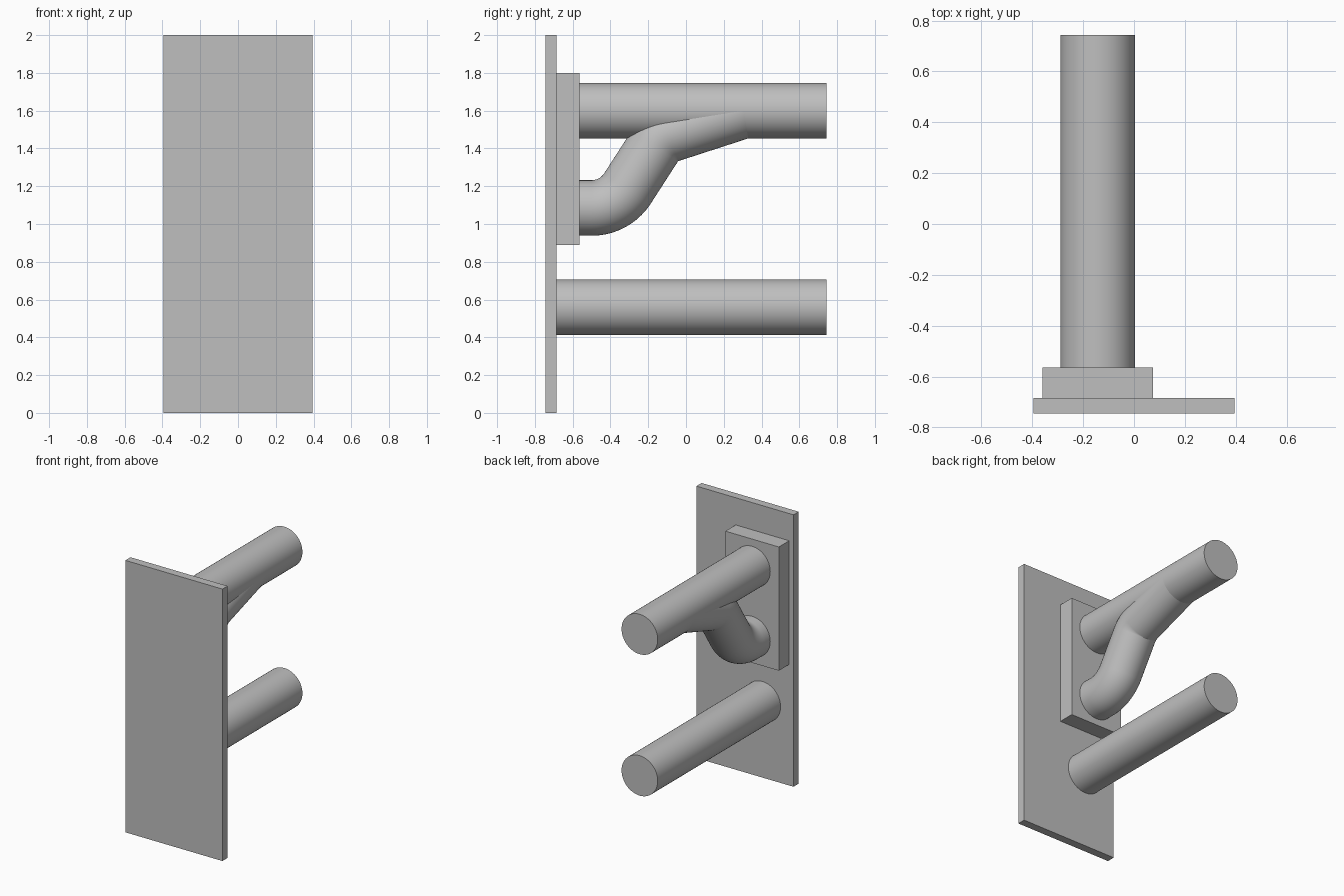
import bpy
import bmesh
from math import sin, cos, pi, radians

old = bpy.data.objects.get("Cube")
if old:
    bpy.data.objects.remove(old, do_unlink=True)

TUBE_X, R, SIDES = -0.143, 0.147, 64
PLATE_BACK, BLOCK_BACK, TUBE_END = -0.685, -0.565, 0.743

grey = bpy.data.materials.new("plain grey")
grey.use_nodes = True
colour = (0.52, 0.52, 0.52, 1)
grey.diffuse_color = colour
grey.node_tree.nodes["Principled BSDF"].inputs["Base Color"].default_value = colour


def finish(bm, name):
    bmesh.ops.recalc_face_normals(bm, faces=bm.faces)
    mesh = bpy.data.meshes.new(name)
    bm.to_mesh(mesh)
    bm.free()
    mesh.materials.append(grey)
    obj = bpy.data.objects.new(name, mesh)
    bpy.context.collection.objects.link(obj)
    return obj


def box(name, low, high):
    bm = bmesh.new()
    bmesh.ops.create_cube(bm, size=1)
    for v in bm.verts:
        v.co = [l + (c + 0.5) * (h - l) for c, l, h in zip(v.co, low, high)]
    return finish(bm, name)


def tube(name, path):
    """Sweep a circle along (y, z, pitch) stations and cap both ends."""
    bm = bmesh.new()
    rings = []
    for y, z, pitch in path:
        ring = []
        for i in range(SIDES):
            a = 2 * pi * i / SIDES
            up = R * sin(a)
            ring.append(bm.verts.new((TUBE_X + R * cos(a), y - up * sin(pitch), z + up * cos(pitch))))
        rings.append(ring)
    for r0, r1 in zip(rings, rings[1:]):
        for i in range(SIDES):
            j = (i + 1) % SIDES
            bm.faces.new((r0[i], r0[j], r1[j], r1[i]))
    bm.faces.new(rings[0])
    bm.faces.new(rings[-1])
    obj = finish(bm, name)
    bpy.ops.object.select_all(action="DESELECT")
    obj.select_set(True)
    bpy.context.view_layer.objects.active = obj
    bpy.ops.object.shade_smooth_by_angle(angle=radians(35))
    return obj


def bend(cy, cz, radius, start, end, steps, turn):
    """Stations of an arc; turn is 1 when curving upward, -1 downward."""
    out = []
    for i in range(steps + 1):
        p = start + (end - start) * i / steps
        out.append((cy + turn * radius * sin(p), cz - turn * radius * cos(p), p))
    return out


# Mounting plate and raised block
box("mounting_plate", (-0.395, -0.745, 0), (0.395, PLATE_BACK, 2))
box("raised_block", (-0.36, PLATE_BACK, 0.89), (0.075, BLOCK_BACK, 1.80))

# Straight tubes
tube("upper_tube", [(BLOCK_BACK, 1.60, 0), (TUBE_END, 1.60, 0)])
tube("lower_tube", [(PLATE_BACK, 0.56, 0), (TUBE_END, 0.56, 0)])

# Curved branch running from the block into the upper tube
steep, shallow = radians(56.3), radians(18.7)
path = [(BLOCK_BACK, 1.085, 0)]
path += bend(-0.5, 1.312, 0.227, 0, steep, 20, 1)
path += bend(-0.04, 1.33, 0.15, steep, shallow, 14, -1)
path.append((0.306, 1.60, shallow))
tube("branch_tube", path)
